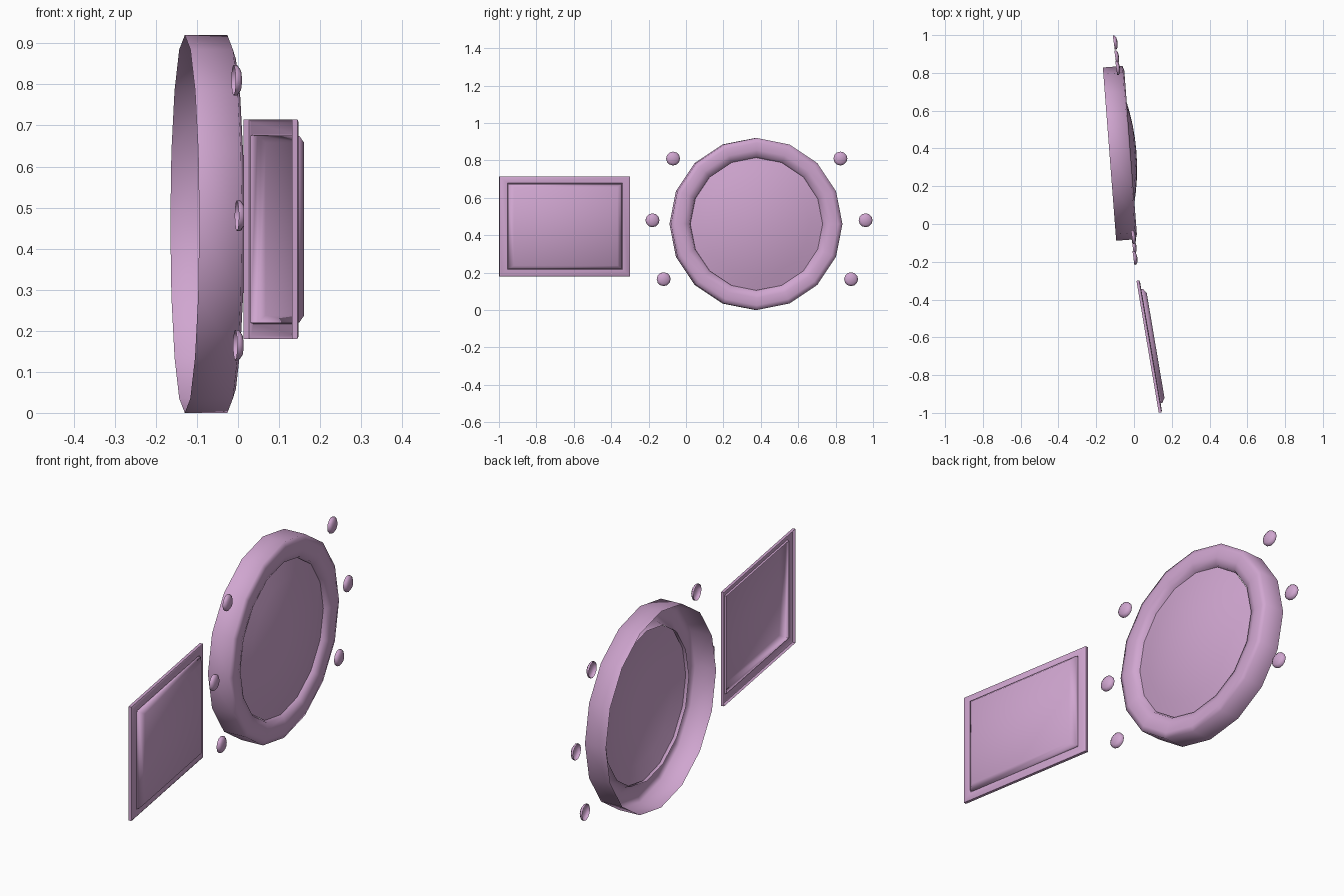
import bpy, math

if "Cube" in bpy.data.objects:
    bpy.data.objects.remove(bpy.data.objects["Cube"])

pink = bpy.data.materials.new("pink")
pink.diffuse_color = (0.63, 0.38, 0.63, 1)
pink.use_nodes = True
pink.node_tree.nodes["Principled BSDF"].inputs["Base Color"].default_value = pink.diffuse_color


def finish(name, verts, faces, loc, turn, angle):
    me = bpy.data.meshes.new(name)
    me.from_pydata(verts, [], faces)
    ob = bpy.data.objects.new(name, me)
    bpy.context.collection.objects.link(ob)
    me.materials.append(pink)
    ob.location = loc
    ob.rotation_euler.z = math.radians(turn)
    bpy.ops.object.select_all(action='DESELECT')
    ob.select_set(True)
    bpy.context.view_layer.objects.active = ob
    bpy.ops.object.shade_smooth_by_angle(angle=math.radians(angle))
    return ob


def bridge(rows, n, cap):
    """Quads between successive closed loops, wound to face outward (+x)."""
    faces = [(r * n + i, r * n + (i + 1) % n, (r + 1) * n + (i + 1) % n, (r + 1) * n + i)
             for r in range(rows - 1) for i in range(n)]
    if cap:
        faces.append(tuple((rows - 1) * n + i for i in range(n)))
    return faces


def lathe(name, profile, n, loc, turn, angle=80):
    """Revolve (x, radius) points about x; a zero radius ends in a pole."""
    pole = profile[-1][1] == 0
    rings = profile[:-1] if pole else profile
    verts = [(x, r * math.sin(-2 * math.pi * i / n), r * math.cos(2 * math.pi * i / n))
             for x, r in rings for i in range(n)]
    faces = bridge(len(rings), n, False)
    if pole:
        verts.append((profile[-1][0], 0, 0))
        b = (len(rings) - 1) * n
        faces += [(b + i, b + (i + 1) % n, len(verts) - 1) for i in range(n)]
    return finish(name, verts, faces, loc, turn, angle)


def rect_shell(name, loops, loc, turn, angle, cap):
    """Stack of rectangles given as (x, half width, half height)."""
    verts = [(x, sy * w, sz * h) for x, w, h in loops
             for sy, sz in ((-1, -1), (1, -1), (1, 1), (-1, 1))]
    return finish(name, verts, bridge(len(loops), 4, cap), loc, turn, angle)


# Round lamp: open-backed ring and domed lens
centre = (0, 0.38, 0.46)
lathe("round_lamp_ring", [(-0.13, 0.46), (-0.026, 0.46), (-0.018, 0.435), (-0.018, 0.395),
                          (-0.028, 0.362), (-0.06, 0.352)], 16, centre, 4.4)
lens = [(0.013 - (0.355 * t) ** 2 / 2.3, 0.355 * t) for t in (1, 0.8, 0.6, 0.4, 0.2, 0)]
lathe("round_lamp_lens", lens, 16, centre, 4.4)

# Rectangular lamp: shallow open-backed frame with a raised bevelled panel
mid, turn = (0.072, -0.65, 0.4475), 9.6
rect_shell("side_lamp_frame", [(0, 0.354, 0.267), (0.014, 0.354, 0.267), (0.018, 0.347, 0.26),
                               (0.018, 0.312, 0.231), (0.010, 0.308, 0.228)], mid, turn, 40, False)
rect_shell("side_lamp_panel", [(0.010, 0.308, 0.228), (0.027, 0.306, 0.227), (0.043, 0.281, 0.210)],
           mid, turn, 60, True)

# Domed bolts on either side of the round lamp
for i, (x, y, z) in enumerate([(-0.011, -0.07, 0.81), (-0.003, -0.18, 0.48), (-0.007, -0.12, 0.165),
                               (-0.094, 0.825, 0.81), (-0.107, 0.96, 0.48), (-0.099, 0.882, 0.165)]):
    lathe(f"bolt_{i + 1}", [(0, 0.037), (0.009, 0.037), (0.017, 0.026), (0.021, 0)],
          12, (x, y, z), 8)
